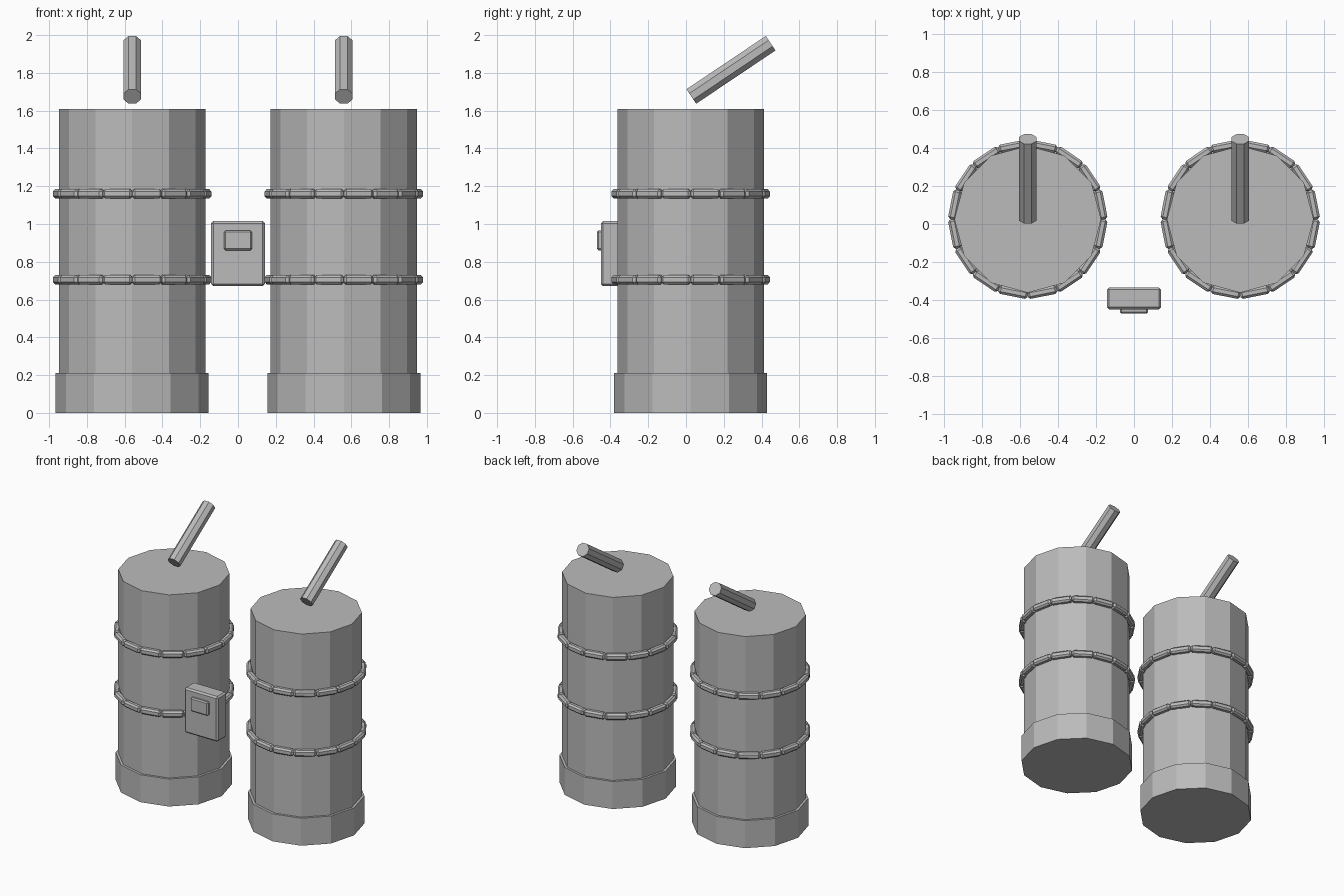
import bpy, math
from mathutils import Vector, Matrix

cube = bpy.data.objects.get("Cube")
if cube:
    bpy.data.objects.remove(cube, do_unlink=True)

GREY = (0.5, 0.5, 0.5, 1)
mat = bpy.data.materials.new("plain grey")
mat.use_nodes = True
mat.diffuse_color = GREY
mat.node_tree.nodes["Principled BSDF"].inputs["Base Color"].default_value = GREY


def finish(name):
    ob = bpy.context.object
    ob.name = name
    ob.data.materials.append(mat)
    return ob


def prism(name, sides, radius, bottom, top, turn=0.0):
    """Flat-sided cylinder between two points."""
    a, b = Vector(bottom), Vector(top)
    bpy.ops.mesh.primitive_cylinder_add(vertices=sides, radius=radius, depth=(b - a).length)
    ob = finish(name)
    ob.matrix_world = (Matrix.Translation((a + b) / 2)
                       @ (b - a).to_track_quat('Z', 'X').to_matrix().to_4x4()
                       @ Matrix.Rotation(turn, 4, 'Z'))
    return ob


def block(name, size, centre, bevel, spin=0.0):
    """Box with chamfered edges."""
    bpy.ops.mesh.primitive_cube_add(size=1, location=centre, rotation=(0, 0, spin))
    ob = finish(name)
    ob.data.transform(Matrix.Diagonal((*size, 1)))
    mod = ob.modifiers.new("chamfer", 'BEVEL')
    mod.width = bevel
    mod.segments = 1
    return ob


CY = 0.025
for side, cx in (("right", -0.56), ("left", 0.56)):
    # Drum body and wider foot
    prism(side + "_drum", 12, 0.387, (cx, CY, 0.0), (cx, CY, 1.61))
    prism(side + "_foot", 12, 0.405, (cx, CY, 0.0), (cx, CY, 0.21))

    # Two hoops, each made of sixteen chamfered bars
    for level, z in (("lower", 0.705), ("upper", 1.16)):
        for i in range(16):
            a = math.tau * (i + 0.5) / 16
            centre = (cx + 0.392 * math.cos(a), CY + 0.392 * math.sin(a), z)
            block(f"{side}_{level}_hoop_bar_{i + 1}", (0.045, 0.158, 0.048), centre, 0.012, a)

    # Slanted pipe above the lid
    prism(side + "_pipe", 8, 0.05, (cx, 0.028, 1.675), (cx, 0.448, 1.957), math.pi / 8)

# Control box with a raised screen
block("control_box", (0.285, 0.117, 0.345), (0, -0.392, 0.843), 0.012)
block("control_screen", (0.148, 0.04, 0.104), (0, -0.452, 0.913), 0.008)
